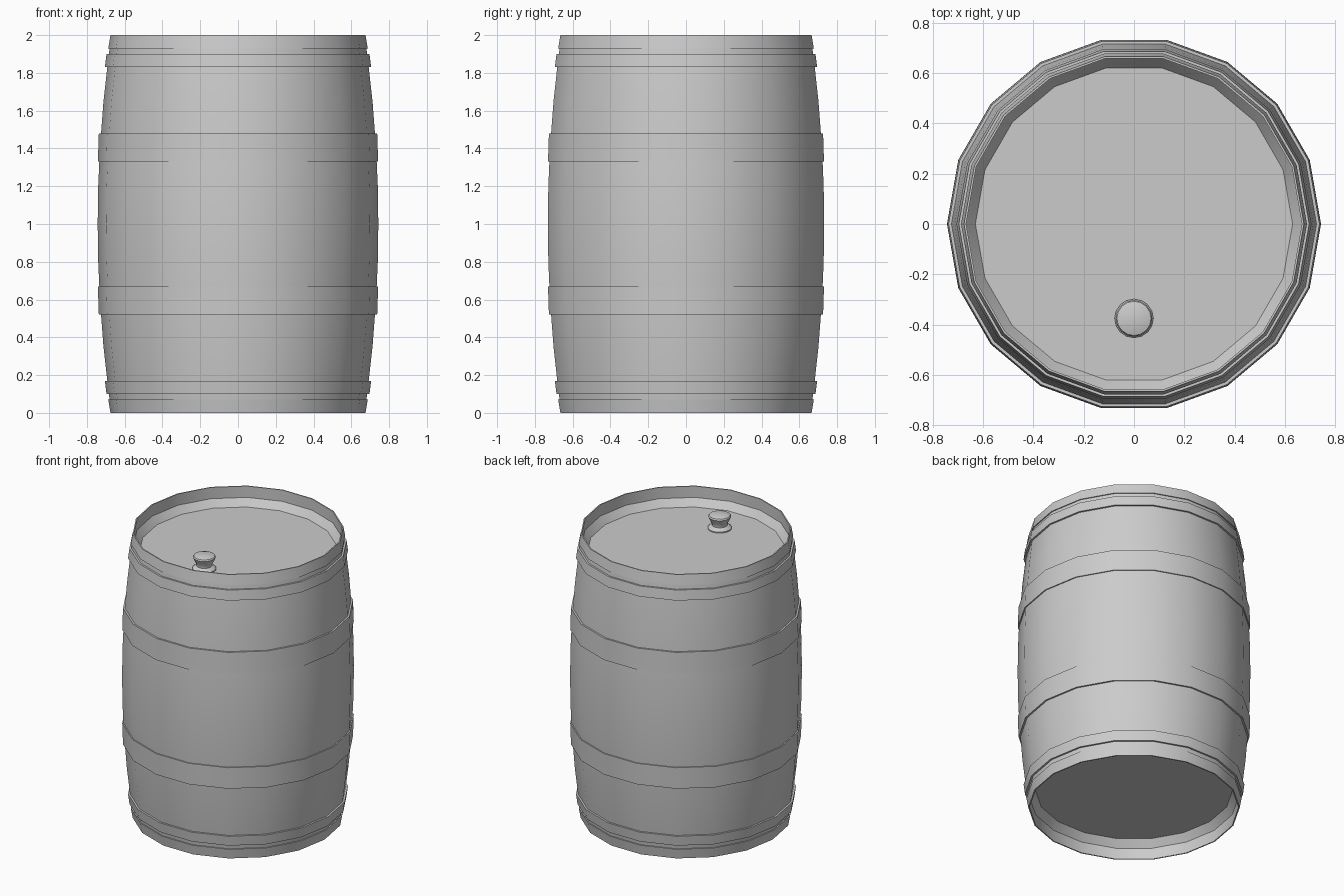
import bpy, bmesh, math

if "Cube" in bpy.data.objects:
    bpy.data.objects.remove(bpy.data.objects["Cube"])


def lathe(name, profile, sides, center=(0, 0, 0)):
    """Revolve an (r, z) profile around z; r == 0 makes a pole."""
    bm = bmesh.new()
    rings = []
    for r, z in profile:
        if r == 0:
            rings.append([bm.verts.new((0, 0, z))] * sides)
        else:
            rings.append([bm.verts.new((r * math.cos(2 * math.pi * i / sides),
                                        r * math.sin(2 * math.pi * i / sides), z))
                          for i in range(sides)])
    for a, b in zip(rings, rings[1:]):
        for i in range(sides):
            j = (i + 1) % sides
            bm.faces.new(dict.fromkeys((a[i], a[j], b[j], b[i])))
    bmesh.ops.recalc_face_normals(bm, faces=bm.faces)
    mesh = bpy.data.meshes.new(name)
    bm.to_mesh(mesh)
    bm.free()
    obj = bpy.data.objects.new(name, mesh)
    obj.location = center
    bpy.context.collection.objects.link(obj)
    bpy.ops.object.select_all(action='DESELECT')
    obj.select_set(True)
    bpy.context.view_layer.objects.active = obj
    bpy.ops.object.shade_smooth_by_angle(angle=math.radians(30))
    return obj


SIDES = 18


def stave_radius(z):
    return 0.743 - 0.073 * (z - 1) ** 2


# Bulging staves with a recessed lid at both ends
head = [(0, 1.87), (0.63, 1.87), (0.668, 1.92), (0.667, 2.0)]
wall = [(stave_radius(z), z) for z in (2.0, 1.87, 1.65, 1.4, 1.2, 1.0)]
upper = head + wall
lower = [(r, 2 - z) for r, z in reversed(upper[:-1])]
lathe("barrel_body", upper + lower, SIDES)

# Hoops: lower z, upper z, lower radius, upper radius, mirrored about mid height
hoops = {"middle_hoop": (1.33, 1.48, 0.742, 0.737),
         "end_hoop": (1.83, 1.90, 0.705, 0.696),
         "rim_hoop": (1.93, 2.00, 0.687, 0.675)}
for name, (z0, z1, r0, r1) in hoops.items():
    profile = [(stave_radius(z0) - 0.003, z0), (r0, z0), (r1, z1),
               (stave_radius(z1) - 0.003, z1)]
    lathe("upper_" + name, profile, SIDES)
    lathe("lower_" + name, [(r, 2 - z) for r, z in profile], SIDES)

# Stopper knob on the top lid
knob = [(0, 0), (0.077, 0), (0.077, 0.008), (0.062, 0.02), (0.05, 0.025),
        (0.05, 0.035), (0.062, 0.06), (0.073, 0.085), (0.068, 0.094),
        (0.045, 0.101), (0, 0.104)]
lathe("stopper", knob, 16, (0, -0.375, 1.87))
